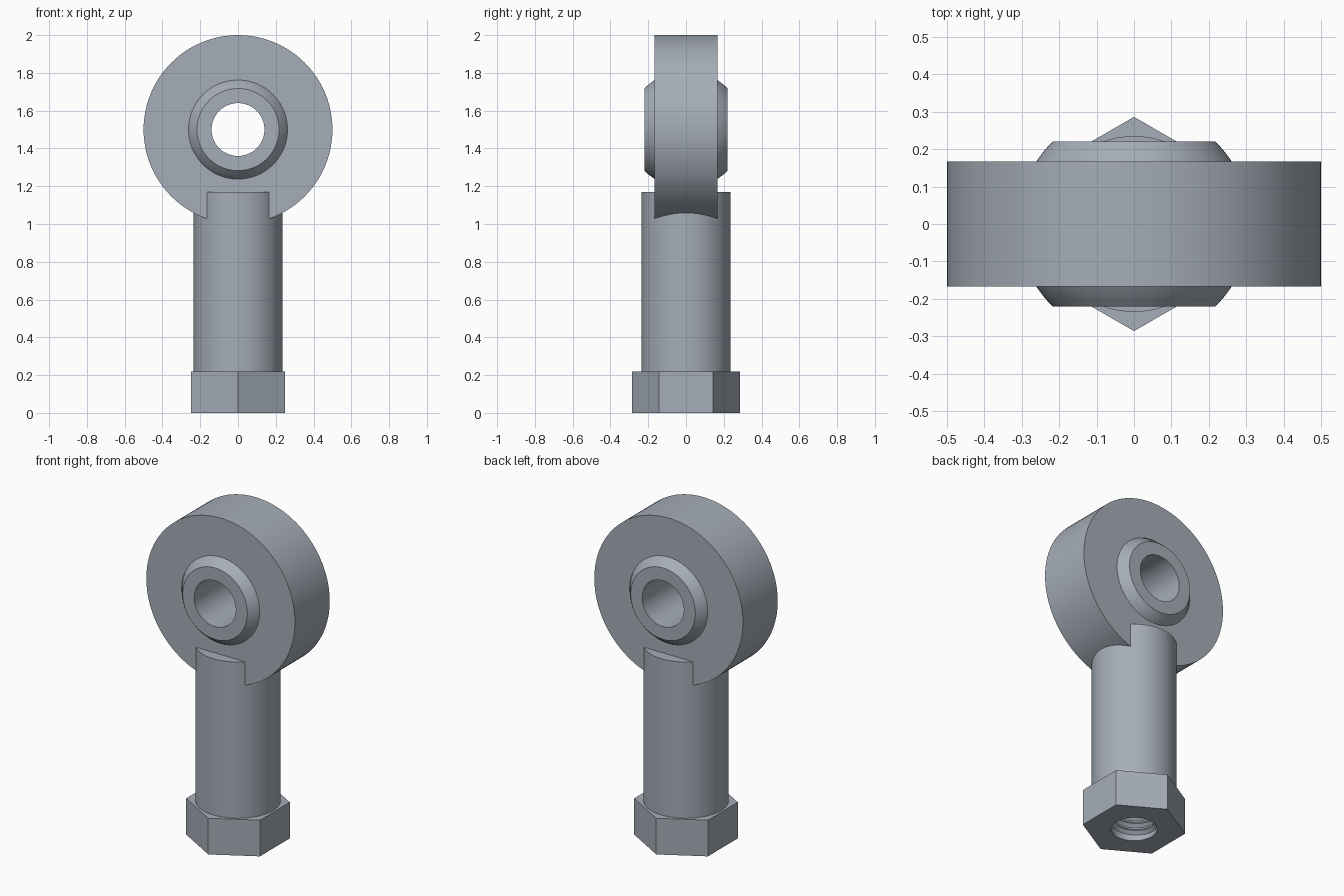
import bpy, bmesh, math
from mathutils import Matrix

if "Cube" in bpy.data.objects:
    bpy.data.objects.remove(bpy.data.objects["Cube"])

SEG = 96
RING_Z = 1.5
BALL_R = 0.31

steel = bpy.data.materials.new("blue_grey_steel")
steel.diffuse_color = (0.38, 0.42, 0.48, 1)
steel.use_nodes = True
steel.node_tree.nodes["Principled BSDF"].inputs["Base Color"].default_value = steel.diffuse_color


def finish(name, bm):
    bmesh.ops.recalc_face_normals(bm, faces=bm.faces)
    mesh = bpy.data.meshes.new(name)
    bm.to_mesh(mesh)
    bm.free()
    obj = bpy.data.objects.new(name, mesh)
    bpy.context.collection.objects.link(obj)
    mesh.materials.append(steel)
    bpy.ops.object.select_all(action='DESELECT')
    obj.select_set(True)
    bpy.context.view_layer.objects.active = obj
    bpy.ops.object.shade_smooth_by_angle(angle=math.radians(30))
    return obj


def hex_scale(a):
    """Ratio of hexagon radius to its apothem, flats facing +-x."""
    step = math.pi / 3
    return 1 / math.cos((a + step / 2) % step - step / 2)


def lathe(name, profile, closed=False, matrix=Matrix()):
    """Revolve (radius, height, is_hex) points around z."""
    bm = bmesh.new()
    loops = []
    for r, z, is_hex in profile:
        loop = []
        for i in range(SEG):
            a = 2 * math.pi * i / SEG
            q = r * hex_scale(a) if is_hex else r
            loop.append(bm.verts.new((q * math.cos(a), q * math.sin(a), z)))
        loops.append(loop)
    pairs = list(zip(loops, loops[1:]))
    if closed:
        pairs.append((loops[-1], loops[0]))
    for lo, hi in pairs:
        for i in range(SEG):
            j = (i + 1) % SEG
            bm.faces.new((lo[i], lo[j], hi[j], hi[i]))
    if not closed:
        bm.faces.new(loops[0])
        bm.faces.new(loops[-1])
    bm.transform(matrix)
    return finish(name, bm)


def arc(radius, half_width, n=16):
    """Points of a spherical band from -half_width to +half_width."""
    end = math.asin(half_width / radius)
    angles = [end * (2 * k / n - 1) for k in range(n + 1)]
    return [(radius * math.cos(t), radius * math.sin(t), False) for t in angles]


# Hexagonal base, shank and blind bore in one turned body
BORE, DEPTH = 0.127, 0.75
lathe("shank_with_hex_base", [
    (0.01, DEPTH + 0.06, False), (BORE, DEPTH, False), (BORE, 0, False),
    (0.248, 0, True), (0.248, 0.22, True),
    (0.235, 0.22, False), (0.235, 1.17, False)])

# Eye ring and ball, both revolved around the y axis
across = Matrix.Translation((0, 0, RING_Z)) @ Matrix.Rotation(math.pi / 2, 4, 'X')
lathe("eye_ring", arc(BALL_R + 0.001, 0.167) +
      [(0.5, 0.167, False), (0.5, -0.167, False)], True, across)
lathe("swivel_ball", arc(BALL_R, 0.221) +
      [(0.14, 0.221, False), (0.14, -0.221, False)], True, across)

# Helical thread ridge inside the bore
PITCH, TURNS, STEPS = 0.045, 15, 48
bm = bmesh.new()
previous = None
for i in range(TURNS * STEPS + 1):
    a = 2 * math.pi * i / STEPS
    z = 0.025 + PITCH * i / STEPS
    section = [bm.verts.new((r * math.cos(a), r * math.sin(a), z + dz))
               for r, dz in ((BORE + 0.002, -0.02), (0.108, 0), (BORE + 0.002, 0.02))]
    if previous:
        for k in range(3):
            m = (k + 1) % 3
            bm.faces.new((previous[k], previous[m], section[m], section[k]))
    else:
        bm.faces.new(section)
    previous = section
bm.faces.new(previous)
finish("internal_thread", bm)
